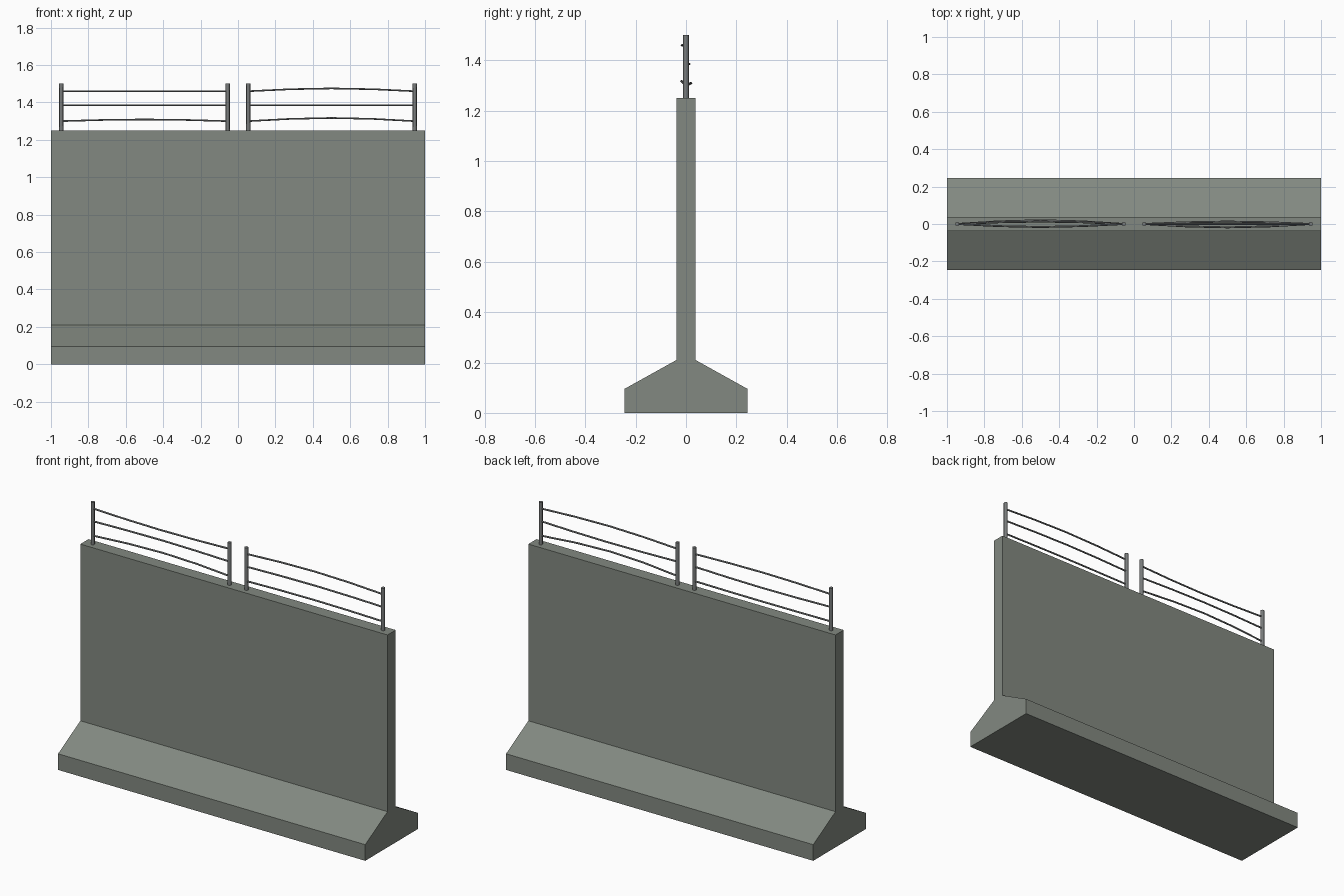
import bpy, bmesh, math
from mathutils import Vector

if "Cube" in bpy.data.objects:
    bpy.data.objects.remove(bpy.data.objects["Cube"])


def material(name, rgb):
    m = bpy.data.materials.new(name)
    m.diffuse_color = (*rgb, 1)
    m.use_nodes = True
    m.node_tree.nodes["Principled BSDF"].inputs["Base Color"].default_value = m.diffuse_color
    return m


concrete = material("concrete", (0.225, 0.25, 0.218))
steel = material("steel", (0.19, 0.2, 0.2))


def add_object(name, bm, mat, smooth=False):
    bmesh.ops.recalc_face_normals(bm, faces=bm.faces)
    me = bpy.data.meshes.new(name)
    bm.to_mesh(me)
    bm.free()
    me.materials.append(mat)
    if smooth:
        for p in me.polygons:
            p.use_smooth = len(p.vertices) == 4
    ob = bpy.data.objects.new(name, me)
    bpy.context.collection.objects.link(ob)
    return ob


# Barrier wall: half profile mirrored, then extruded along x
half = [(0.245, 0), (0.245, 0.095), (0.038, 0.21), (0.038, 1.25)]
profile = half + [(-y, z) for y, z in reversed(half)]
bm = bmesh.new()
face = bm.faces.new([bm.verts.new((-1, y, z)) for y, z in profile])
ext = bmesh.ops.extrude_face_region(bm, geom=[face])
bmesh.ops.translate(bm, vec=(2, 0, 0),
                    verts=[v for v in ext["geom"] if isinstance(v, bmesh.types.BMVert)])
add_object("barrier_wall", bm, concrete)


# Fence posts
def post(name, x):
    bm = bmesh.new()
    bmesh.ops.create_cone(bm, cap_ends=True, segments=8, radius1=0.011,
                          radius2=0.011, depth=0.25)
    bmesh.ops.translate(bm, verts=bm.verts, vec=(x, 0, 1.375))
    add_object(name, bm, steel, True)


# Fence wires: thin tubes bowed towards the middle
def wire(name, x0, x1, z, bow_y, bow_z, steps=4, sides=6, r=0.005):
    bm = bmesh.new()
    rings = []
    for i in range(steps + 1):
        t = i / steps
        s = math.sin(math.pi * t)
        c = Vector((x0 + (x1 - x0) * t, bow_y * s, z + bow_z * s))
        rings.append([bm.verts.new(c + Vector((0, r * math.cos(a), r * math.sin(a))))
                      for a in (2 * math.pi * k / sides for k in range(sides))])
    for a, b in zip(rings, rings[1:]):
        for k in range(sides):
            n = (k + 1) % sides
            bm.faces.new((a[k], a[n], b[n], b[k]))
    bm.faces.new(rings[0])
    bm.faces.new(rings[-1])
    add_object(name, bm, steel, True)


# Two fence panels; each wire is (height, sideways bow, upward bow)
panels = {
    "left": (-0.945, -0.055, [(1.46, -0.016, 0.0), (1.385, 0.013, 0.0), (1.3, 0.02, 0.009)]),
    "right": (0.055, 0.945, [(1.46, 0.0, 0.015), (1.385, 0.013, 0.0), (1.3, -0.018, 0.017)]),
}
for side, (x0, x1, wires) in panels.items():
    post(side + "_outer_post" if side == "left" else side + "_inner_post", x0)
    post(side + "_inner_post" if side == "left" else side + "_outer_post", x1)
    for i, (z, by, bz) in enumerate(wires):
        wire(f"{side}_wire_{i + 1}", x0, x1, z, by, bz)
